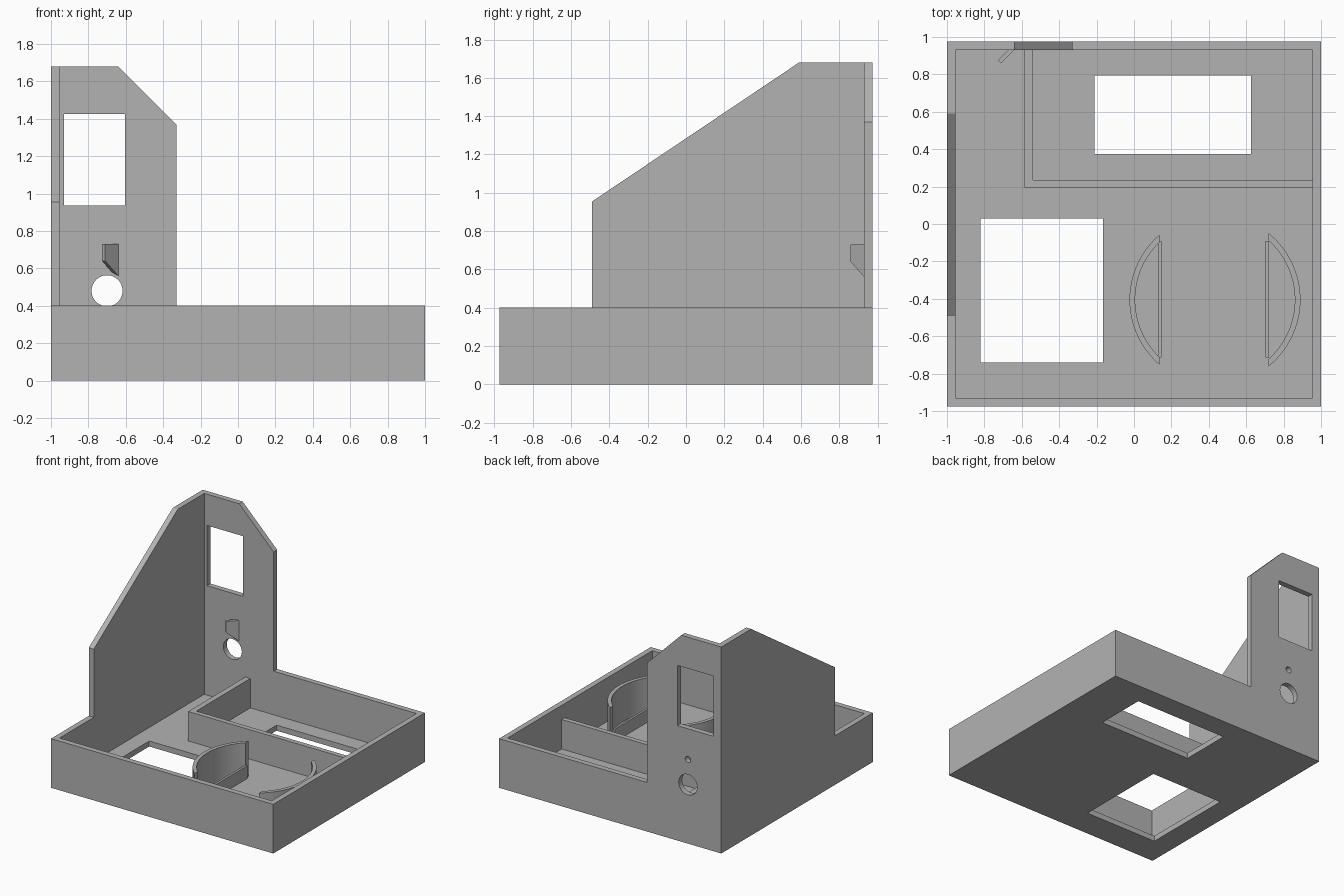
import bpy
from math import acos, cos, sin, pi, sqrt
from mathutils import Vector, Matrix

cube = bpy.data.objects.get("Cube")
if cube:
    bpy.data.objects.remove(cube, do_unlink=True)

grey = bpy.data.materials.new("plain grey")
grey.use_nodes = True
grey.diffuse_color = (0.45, 0.45, 0.45, 1)
grey.node_tree.nodes["Principled BSDF"].inputs["Base Color"].default_value = (0.45, 0.45, 0.45, 1)

X, Y, Z = Vector((1, 0, 0)), Vector((0, 1, 0)), Vector((0, 0, 1))


def rect(a, b, c, d):
    return [(a, c), (b, c), (b, d), (a, d)]


def circle(cx, cy, r, n=48):
    return [(cx + r * cos(2 * pi * i / n), cy + r * sin(2 * pi * i / n)) for i in range(n)]


def plate(name, outlines, u, v, centre, thickness):
    """Extrude an outline (later outlines are holes) lying in the u, v plane."""
    curve = bpy.data.curves.new(name, "CURVE")
    curve.dimensions = "2D"
    curve.fill_mode = "BOTH"
    curve.extrude = thickness / 2
    for points in outlines:
        spline = curve.splines.new("POLY")
        spline.points.add(len(points) - 1)
        for point, (a, b) in zip(spline.points, points):
            point.co = (a, b, 0, 1)
        spline.use_cyclic_u = True
    w = u.cross(v)
    obj = bpy.data.objects.new(name, curve)
    obj.matrix_world = Matrix.Translation(centre) @ Matrix((u, v, w)).transposed().to_4x4()
    bpy.context.collection.objects.link(obj)
    bpy.ops.object.select_all(action="DESELECT")
    obj.select_set(True)
    bpy.context.view_layer.objects.active = obj
    bpy.ops.object.convert(target="MESH")
    obj = bpy.context.object
    obj.data.materials.clear()
    obj.data.materials.append(grey)
    bpy.ops.object.shade_smooth_by_angle(angle=0.5)
    return obj


def slab(name, outlines, bottom, top):
    return plate(name, outlines, X, Y, Z * (bottom + top) / 2, top - bottom)


D = 0.975      # half depth
T = 0.045      # wall and floor thickness
RIM = 0.4      # tray height
IN = D - T

# Tray floor with two rectangular openings
slab("floor", [rect(-1 + T, 1 - T, -IN, IN),
               rect(-0.82, -0.165, -0.74, 0.03),
               rect(-0.21, 0.625, 0.375, 0.795)], 0, T)

# Low tray walls
plate("front_wall", [rect(-1, 1, 0, RIM)], X, Z, Y * (-D + T / 2), T)
plate("left_wall", [rect(-IN, IN, 0, RIM)], Y, Z, X * (1 - T / 2), T)

# Back wall rising into a clipped panel with a window and two round holes
back = [(-1, 0), (1, 0), (1, RIM), (-0.33, RIM), (-0.33, 1.37), (-0.64, 1.68), (-1, 1.68)]
plate("back_wall", [back, rect(-0.93, -0.605, 0.935, 1.425),
                    circle(-0.70, 0.48, 0.083), circle(-0.70, 0.685, 0.025, 24)],
      X, Z, Y * (D - T / 2), T)

# Side wall rising into a sloped panel
side = [(-IN, 0), (IN, 0), (IN, 1.68), (0.59, 1.68), (-0.49, 0.955), (-0.49, RIM), (-IN, RIM)]
plate("right_wall", [side], Y, Z, X * (-1 + T / 2), T)

# L-shaped partition at the back
slab("partition", [[(-0.585, 0.195), (1 - T, 0.195), (1 - T, 0.235), (-0.54, 0.235),
                    (-0.54, IN), (-0.585, IN)]], T, 0.285)

# Small angled fin in front of the little hole
along = Vector((-1, -1, 0)).normalized()
fin = [(0, 0.56), (0.1, 0.64), (0.1, 0.73), (0, 0.73)]
plate("hole_fin", [fin], along, Z,
      Vector((-0.64, 0.93, 0)) + along.cross(Z) * 0.012, 0.024)

# Curved holder: two arcs of one ring, each closed by a low straight wall
CX, CY, R_OUT, R_IN = 0.433, -0.405, 0.457, 0.427


def arc(radius, cut, sign, n=32):
    half = acos(cut / radius)
    angles = [half * (2 * i / n - 1) for i in range(n + 1)]
    return [(CX + sign * radius * cos(a), CY + radius * sin(a)) for a in angles]


for label, sign, cut, x0, x1 in (("right", -1, 0.298, 0.13, 0.148),
                                 ("left", 1, 0.287, 0.704, 0.721)):
    ring = arc(R_OUT, cut, sign) + arc(R_IN, cut, sign)[::-1]
    slab(label + "_holder_arc", [ring], T, 0.335)
    slab(label + "_holder_lip", [rect(x0, x1, -0.715, -0.09)], T, 0.15)
